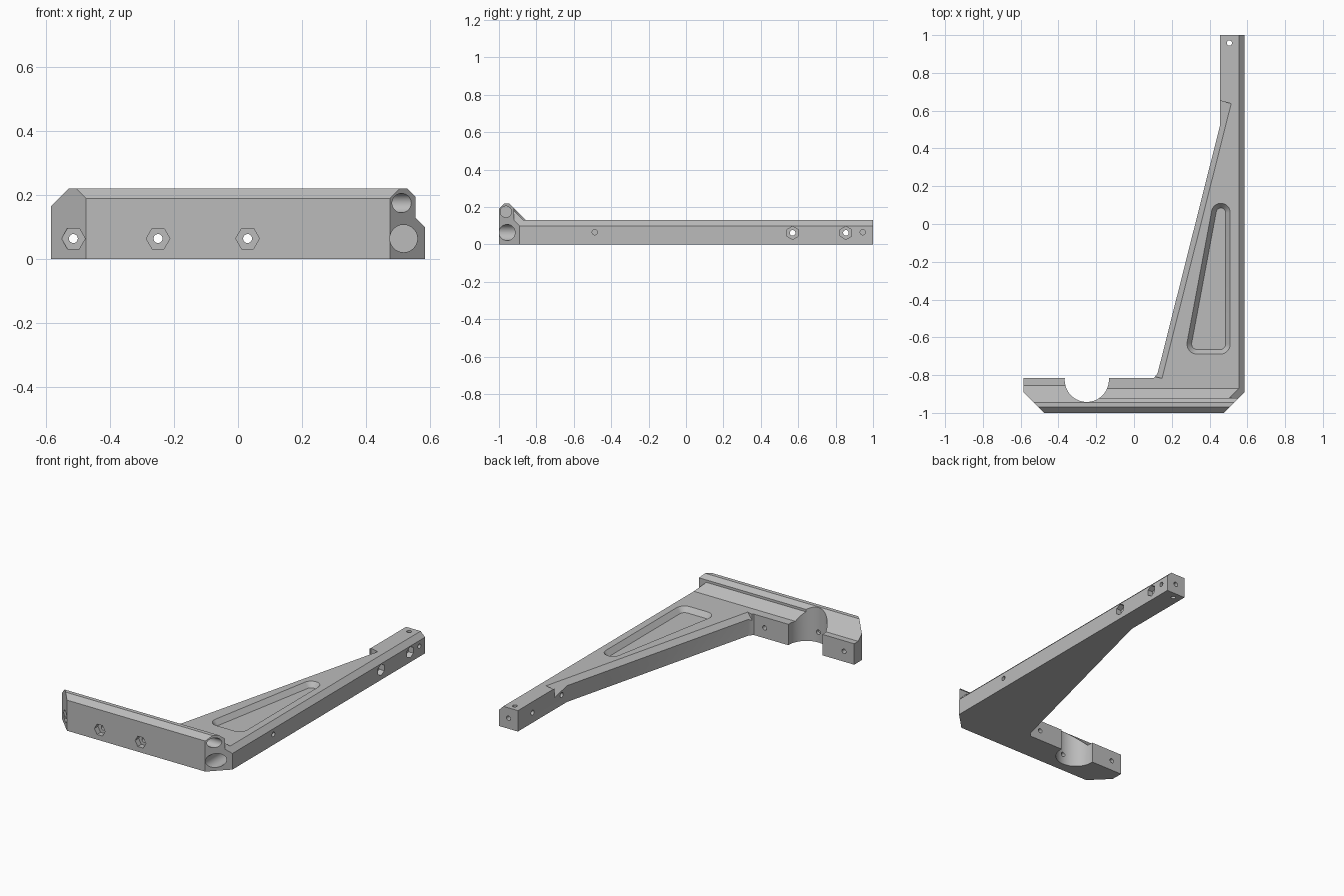
import bpy, bmesh, math
from mathutils import Vector, Matrix

if "Cube" in bpy.data.objects:
    bpy.data.objects.remove(bpy.data.objects["Cube"], do_unlink=True)

X, Y, Z = Vector((1, 0, 0)), Vector((0, 1, 0)), Vector((0, 0, 1))

grey = bpy.data.materials.new("plain grey")
grey.use_nodes = True
grey.diffuse_color = (0.5, 0.5, 0.5, 1)
grey.node_tree.nodes["Principled BSDF"].inputs["Base Color"].default_value = (0.5, 0.5, 0.5, 1)


def finish(name, bm):
    bmesh.ops.recalc_face_normals(bm, faces=bm.faces)
    mesh = bpy.data.meshes.new(name)
    bm.to_mesh(mesh)
    bm.free()
    mesh.materials.append(grey)
    obj = bpy.data.objects.new(name, mesh)
    bpy.context.collection.objects.link(obj)
    return obj


def prism(name, points, u, v, w, lo, hi, origin=Vector()):
    """Extrude a 2D outline in the u/v plane along w from lo to hi."""
    bm = bmesh.new()
    face = bm.faces.new([bm.verts.new(origin + u * a + v * b + w * lo) for a, b in points])
    new = bmesh.ops.extrude_face_region(bm, geom=[face])["geom"]
    bmesh.ops.translate(bm, vec=w * (hi - lo), verts=[g for g in new if isinstance(g, bmesh.types.BMVert)])
    return finish(name, bm)


def ring(a, b, r, n=48, turn=0):
    return [(a + r * math.cos(turn + math.tau * i / n), b + r * math.sin(turn + math.tau * i / n))
            for i in range(n)]


# Main arm plate, seen from above, and the front bar profile, seen from the side
body = prism("bracket", [(-0.585, -0.815), (0.105, -0.815), (0.125, -0.79), (0.455, 0.52), (0.455, 1),
                         (0.585, 1), (0.585, -0.89), (0.475, -1), (-0.475, -1), (-0.585, -0.89)],
             X, Y, Z, 0, 0.13)
bar = prism("front_bar", [(-1, 0), (-1, 0.19), (-0.97, 0.22), (-0.945, 0.22), (-0.855, 0.13),
                          (-0.83, 0.13), (-0.83, 0)], Y, Z, X, -0.585, 0.585)
bm = bmesh.new()
bm.from_mesh(bar.data)
for side in (-1, 1):  # angled bar ends
    cut = bmesh.ops.bisect_plane(bm, geom=bm.verts[:] + bm.edges[:] + bm.faces[:],
                                 plane_co=(side * 0.475, -1, 0), plane_no=(side, -1, 0), clear_outer=True)
    bmesh.ops.contextual_create(bm, geom=[e for e in cut["geom_cut"] if isinstance(e, bmesh.types.BMEdge)])
bmesh.ops.recalc_face_normals(bm, faces=bm.faces)
bm.to_mesh(bar.data)
bm.free()

cutters = []


def cutter(*args, **kw):
    cutters.append(prism(*args, **kw))


# Step behind the ridge, and the long chamfer on the outer arm edge
cutter("step_cut", [(-0.92, 0.18), (-0.92, 0.25), (-0.8, 0.25), (-0.8, 0.13), (-0.87, 0.13)], Y, Z, X, -0.25, 0.7)
cutter("edge_cut", [(0.455, 0.23), (0.605, 0.08), (0.7, 0.08), (0.7, 0.23)], X, Z, Y, -0.92, 1.1)

# Chamfer on the sloping inner arm edge
start, end = Vector((0.12, -0.81, 0)), Vector((0.455, 0.52, 0))
along = (end - start).normalized()
out = Z.cross(along)
cutter("slope_cut", [(-0.079, 0.18), (0.03, 0.071), (0.03, 0.18)], out, Z, along, 0, 1.5, origin=start)

# Round notch in the bar
cutter("notch_cut", ring(-0.25, -0.825, 0.117, 64), X, Y, Z, -0.1, 0.4)

# Bolt holes with hexagonal pockets through the bar
for x, floor in ((-0.515, -0.925), (-0.25, -0.965), (0.03, -0.965)):
    cutter("bar_bolt_cut", ring(x, 0.064, 0.014, 24), X, Z, Y, -1.1, -0.7)
    cutter("bar_hex_cut", ring(x, 0.064, 0.037, 6), X, Z, Y, -1.1, floor)

# Bolt holes with hexagonal pockets through the arm, and two blind holes
for y in (0.57, 0.855):
    cutter("arm_bolt_cut", ring(y, 0.062, 0.015, 24), Y, Z, X, 0.3, 0.7)
    cutter("arm_hex_cut", ring(y, 0.062, 0.035, 6, math.pi / 2), Y, Z, X, 0.55, 0.7)
cutter("side_blind_cut", ring(-0.488, 0.065, 0.014, 24), Y, Z, X, 0.52, 0.7)
cutter("end_blind_cut", ring(0.945, 0.065, 0.014, 24), Y, Z, X, 0.54, 0.7)
cutter("end_hole_cut", ring(0.52, 0.065, 0.014, 24), X, Z, Y, 0.93, 1.1)
cutter("tip_hole_cut", ring(0.505, 0.958, 0.014, 24), X, Y, Z, -0.1, 0.3)

# Two large sockets in the angled corner
cutter("lower_socket_cut", ring(0.518, 0.064, 0.043), X, Z, Y, -1.1, -0.75)
cutter("upper_socket_cut", ring(-0.963, 0.175, 0.03), Y, Z, X, 0.38, 0.7)

# Rounded triangular recess with sloping walls
bm = bmesh.new()
for x, y, r in ((0.335, -0.635, 0.055), (0.455, -0.635, 0.055), (0.46, 0.06, 0.05)):
    for grow, z in ((-0.025, 0.1), (0.02, 0.155)):
        for a, b in ring(x, y, r + grow, 32):
            bm.verts.new((a, b, z))
hull = bmesh.ops.convex_hull(bm, input=bm.verts[:])
loose = {g for g in hull["geom_interior"] + hull["geom_unused"] if isinstance(g, bmesh.types.BMVert)}
bmesh.ops.delete(bm, geom=list(loose), context='VERTS')
bmesh.ops.dissolve_limit(bm, angle_limit=0.01, verts=bm.verts[:], edges=bm.edges[:])
cutters.append(finish("recess_cut", bm))

# Join and cut, then keep only the finished body
for tool, kind in [(bar, 'UNION')] + [(c, 'DIFFERENCE') for c in cutters]:
    mod = body.modifiers.new(tool.name, 'BOOLEAN')
    mod.operation, mod.solver, mod.object = kind, 'EXACT', tool
    tool.hide_render = True
bpy.context.view_layer.update()
graph = bpy.context.evaluated_depsgraph_get()
result = bpy.data.meshes.new_from_object(body.evaluated_get(graph))
body.modifiers.clear()
body.data = result
for tool in [bar] + cutters:
    bpy.data.objects.remove(tool, do_unlink=True)
result.materials.clear()
result.materials.append(grey)
for p in result.polygons:
    p.material_index = 0

bpy.ops.object.select_all(action='DESELECT')
body.select_set(True)
bpy.context.view_layer.objects.active = body
bpy.ops.object.shade_smooth_by_angle(angle=math.radians(25))
